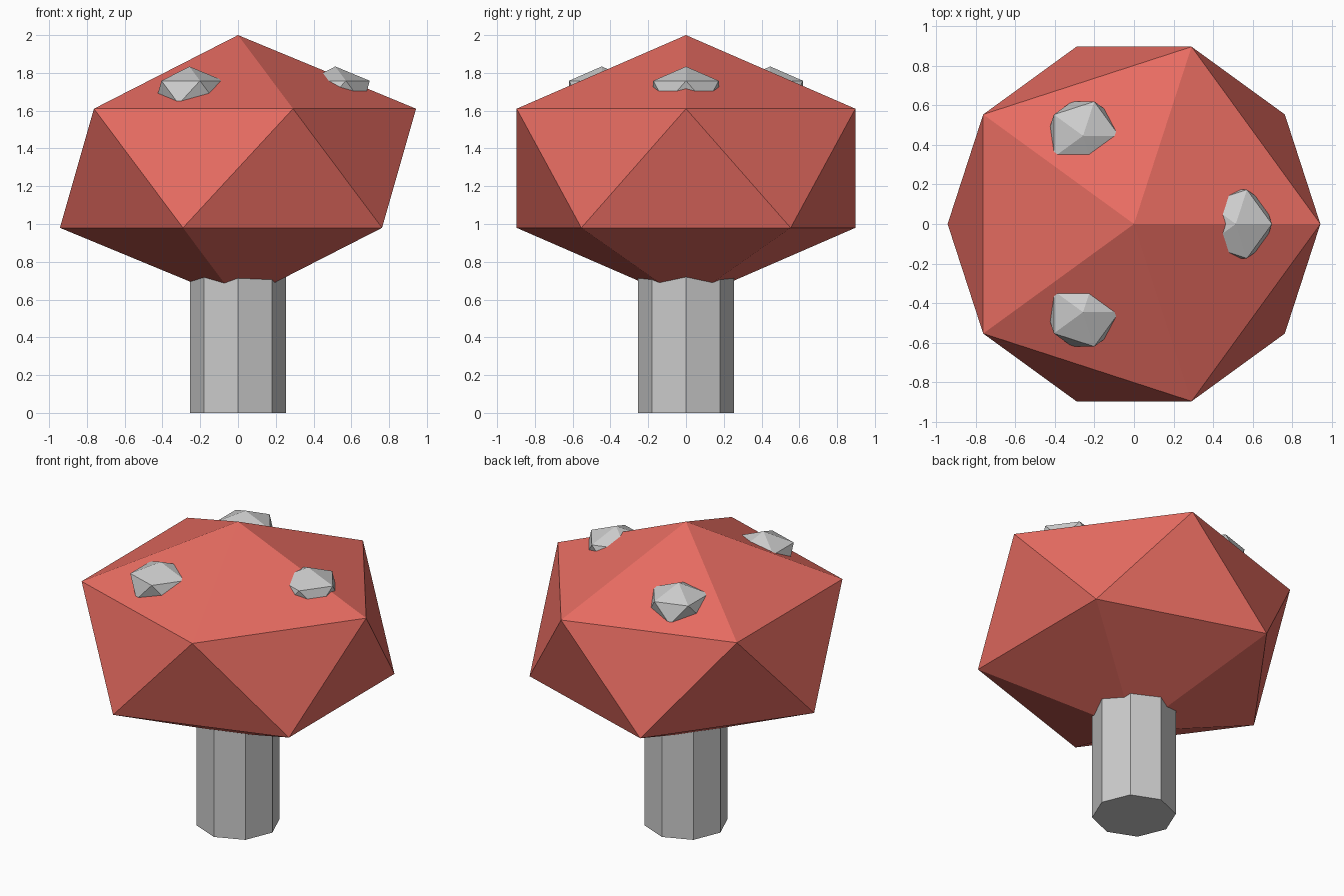
import bpy
from math import cos, sin, tau

if "Cube" in bpy.data.objects:
    bpy.data.objects.remove(bpy.data.objects["Cube"])


def ico(name, centre, radius, height):
    # Flattened icosahedron
    bpy.ops.mesh.primitive_ico_sphere_add(subdivisions=1, radius=1, location=centre)
    obj = bpy.context.object
    obj.name = name
    obj.scale = (radius, radius, height)
    bpy.ops.object.transform_apply(location=False, rotation=False, scale=True)
    return obj


# Eight-sided stem, ending just inside the cap
STEM_TOP = 0.78
bpy.ops.mesh.primitive_cylinder_add(vertices=8, radius=0.253, depth=STEM_TOP,
                                    location=(0, 0, STEM_TOP / 2))
bpy.context.object.name = "stem"

# Red faceted cap
cap = ico("cap", (0, 0, 1.295), 1.054, 0.705)
red = bpy.data.materials.new("cap_red")
red.diffuse_color = (0.8, 0.15, 0.12, 1)
red.use_nodes = True
red.node_tree.nodes["Principled BSDF"].inputs["Base Color"].default_value = red.diffuse_color
cap.data.materials.append(red)

# Three spots evenly spaced around the top of the cap
for i in range(3):
    a = tau * i / 3
    ico(f"spot_{i + 1}", (0.515 * cos(a), 0.515 * sin(a), 1.697), 0.204, 0.137)
